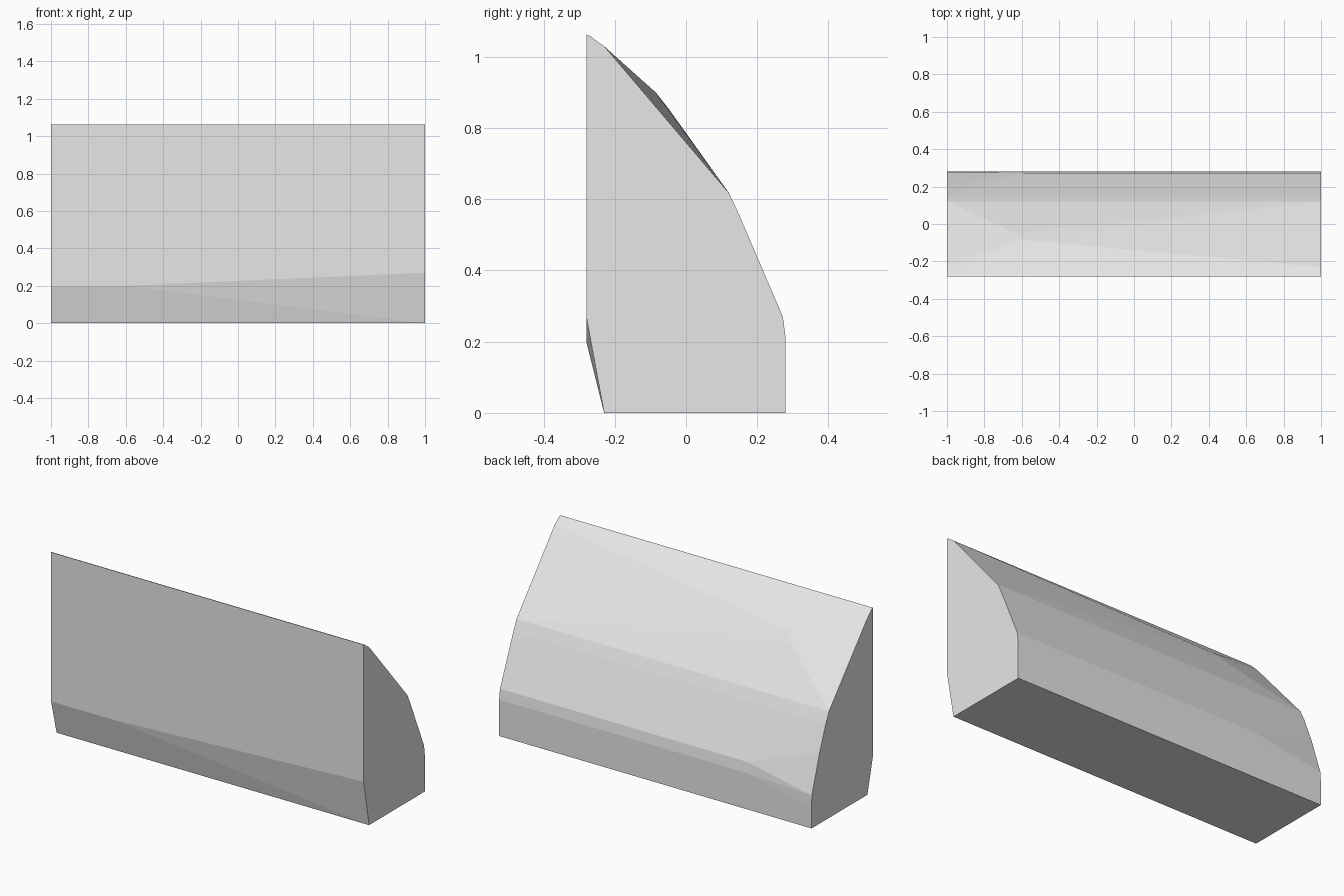
import bpy
import bmesh
from math import radians

cube = bpy.data.objects.get("Cube")
if cube:
    bpy.data.objects.remove(cube, do_unlink=True)

# One plain stone grey
grey = bpy.data.materials.new("plain grey")
grey.use_nodes = True
grey.diffuse_color = (0.8, 0.8, 0.8, 1)
grey.node_tree.nodes["Principled BSDF"].inputs["Base Color"].default_value = (0.8, 0.8, 0.8, 1)

# (y, z) corners shared by both ends: base, crest and the bevelled shoulder
shared = [(-0.23, 0), (0.28, 0), (-0.28, 1.063), (-0.27, 1.059),
          (0.121, 0.617), (0.15, 0.555)]
# Corners that differ between the ends
plus_end = [(-0.28, 0.27), (-0.228, 1.028), (0.272, 0.27), (0.28, 0.21)]
minus_end = [(-0.28, 0.2), (-0.22, 1.01), (0.207, 0.41), (0.278, 0.19), (0.28, 0.127)]
# Ridge points where the chipped facets meet
ridges = [(-0.6, -0.28, 0.2), (-0.63, -0.05, 0.856), (-0.6, -0.085, 0.9),
          (-0.58, 0.272, 0.27), (-0.58, 0.28, 0.21)]

points = [(1, y, z) for y, z in shared + plus_end]
points += [(-1, y, z) for y, z in shared + minus_end]
points += ridges

# Faceted block: the convex skin around those corners
bm = bmesh.new()
for p in points:
    bm.verts.new(p)
bmesh.ops.convex_hull(bm, input=bm.verts)
bmesh.ops.delete(bm, geom=[v for v in bm.verts if not v.link_faces], context='VERTS')
bmesh.ops.dissolve_limit(bm, angle_limit=radians(0.5), verts=bm.verts, edges=bm.edges)
bmesh.ops.recalc_face_normals(bm, faces=bm.faces)

mesh = bpy.data.meshes.new("faceted_block")
bm.to_mesh(mesh)
bm.free()
mesh.materials.append(grey)
block = bpy.data.objects.new("faceted_block", mesh)
bpy.context.collection.objects.link(block)
